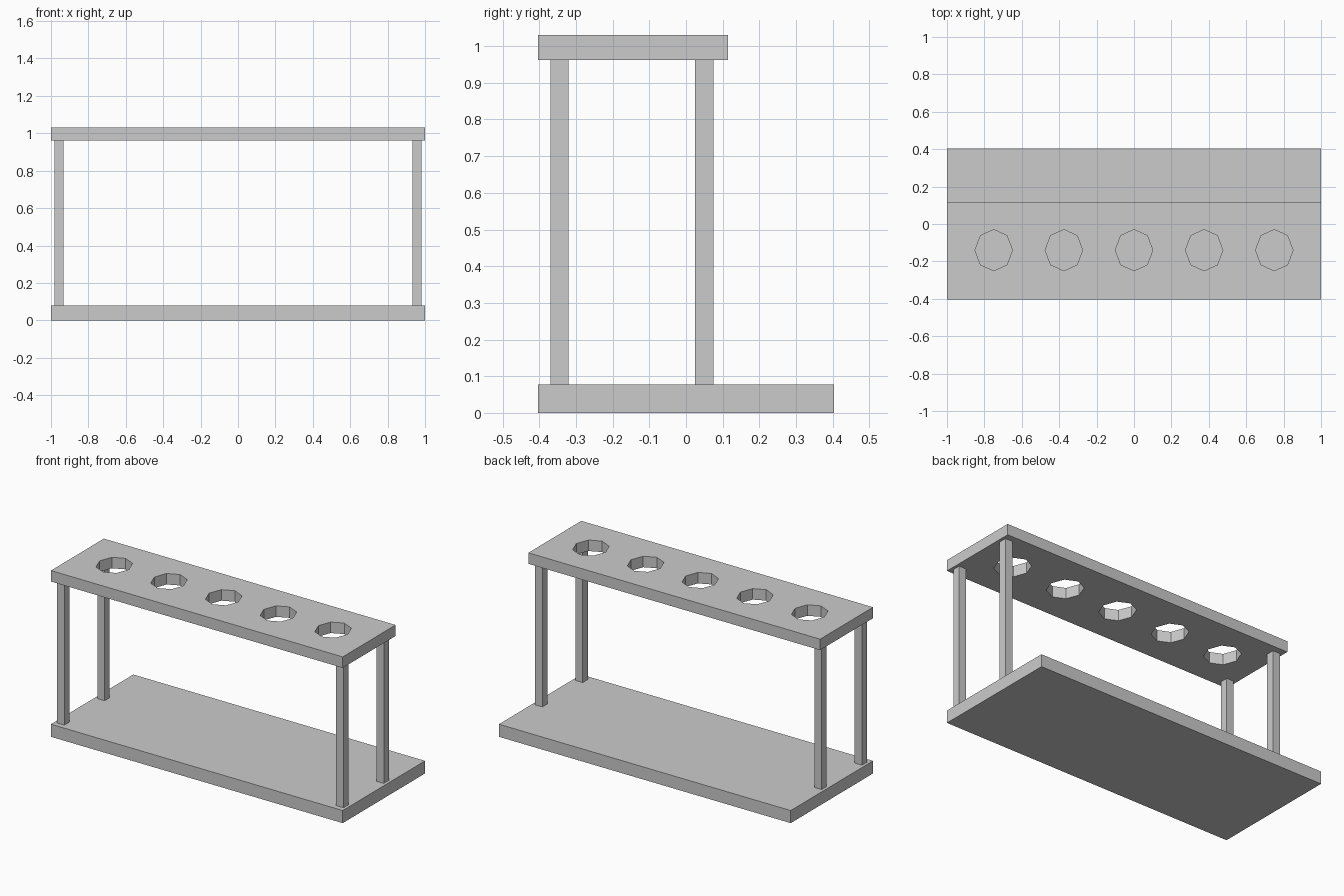
import bpy
import bmesh
from mathutils import Matrix, Vector

if "Cube" in bpy.data.objects:
    bpy.data.objects.remove(bpy.data.objects["Cube"])


def finish(name, bm):
    mesh = bpy.data.meshes.new(name)
    bm.to_mesh(mesh)
    bm.free()
    obj = bpy.data.objects.new(name, mesh)
    bpy.context.collection.objects.link(obj)
    return obj


def box(name, low, high):
    low, high = Vector(low), Vector(high)
    bm = bmesh.new()
    bmesh.ops.create_cube(bm, size=1, matrix=Matrix.Translation((low + high) / 2)
                          @ Matrix.Diagonal((high - low).to_4d()))
    return finish(name, bm)


BASE_TOP, SHELF_LOW, SHELF_TOP = 0.078, 0.962, 1.03

# Base board
box("base", (-1, -0.403, 0), (1, 0.403, BASE_TOP))

# Four square legs between base and shelf
for row, y in (("front", -0.345), ("back", 0.05)):
    for side, x in (("left", -0.957), ("right", 0.957)):
        box(f"{row}_{side}_leg", (x - 0.025, y - 0.025, BASE_TOP),
            (x + 0.025, y + 0.025, SHELF_LOW))

# Top shelf
shelf = box("top_shelf", (-1, -0.403, SHELF_LOW), (1, 0.115, SHELF_TOP))

# Row of octagonal holes cut through the shelf
bm = bmesh.new()
for i in range(5):
    centre = Matrix.Translation(((i - 2) * 0.375, -0.14, SHELF_TOP))
    bmesh.ops.create_cone(bm, cap_ends=True, segments=8, radius1=1, radius2=1, depth=0.4,
                          matrix=centre @ Matrix.Diagonal((0.1, 0.11, 1, 1)))
cutter = finish("hole_cutter", bm)
cutter.hide_render = True
cutter.display_type = 'WIRE'

holes = shelf.modifiers.new("holes", 'BOOLEAN')
holes.operation = 'DIFFERENCE'
holes.solver = 'EXACT'
holes.object = cutter
